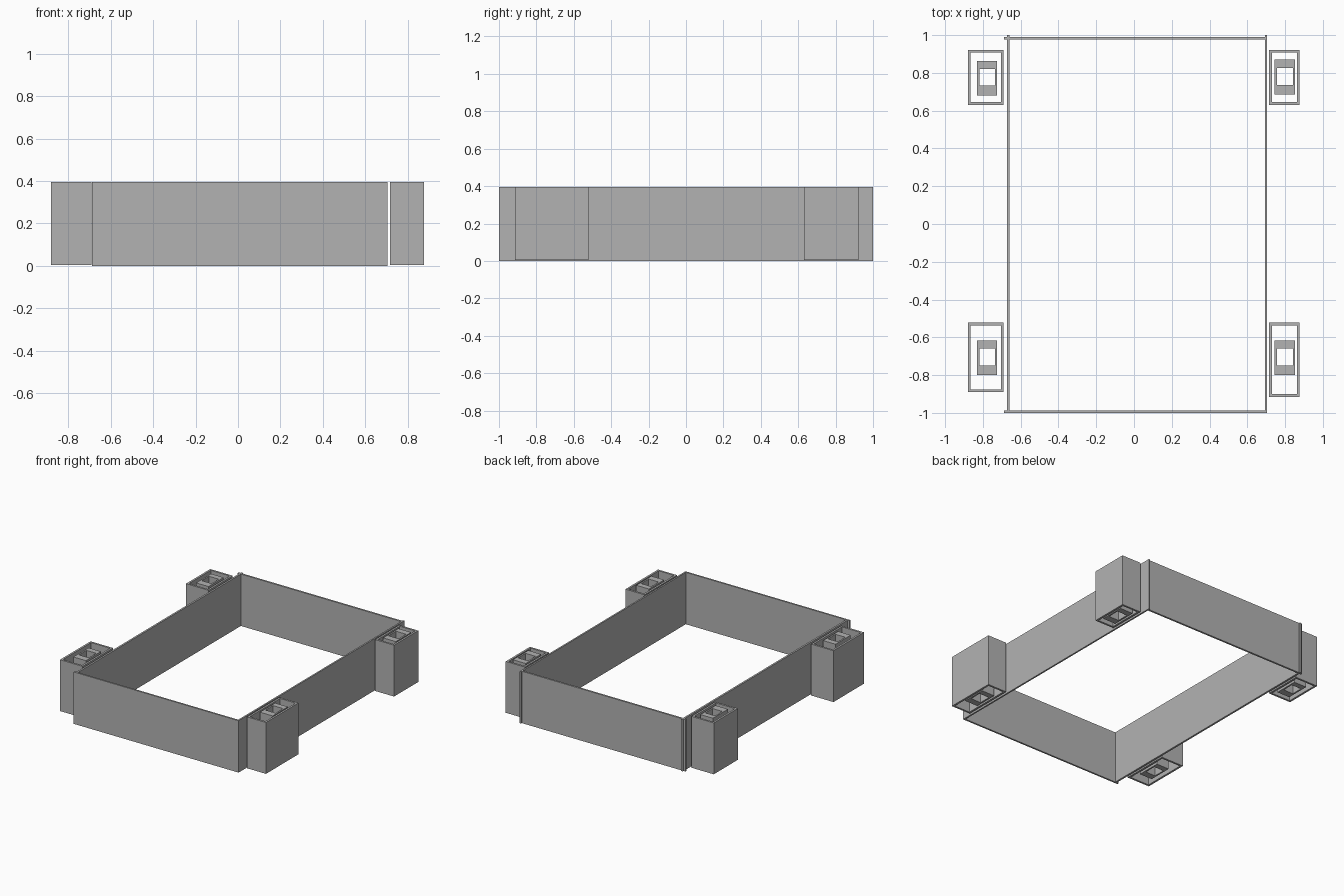
import bpy

cube = bpy.data.objects.get("Cube")
if cube:
    bpy.data.objects.remove(cube, do_unlink=True)

HEIGHT = 0.396

grey = bpy.data.materials.new("concrete grey")
grey.use_nodes = True
color = (0.45, 0.45, 0.45, 1)
grey.diffuse_color = color
grey.node_tree.nodes["Principled BSDF"].inputs["Base Color"].default_value = color


def add_mesh(name, verts, faces):
    mesh = bpy.data.meshes.new(name)
    mesh.from_pydata(verts, [], faces)
    mesh.materials.append(grey)
    obj = bpy.data.objects.new(name, mesh)
    bpy.context.collection.objects.link(obj)
    return obj


def corners(rect, z):
    x0, x1, y0, y1 = rect
    return [(x0, y0, z), (x1, y0, z), (x1, y1, z), (x0, y1, z)]


def panel(name, rect):
    """Solid upright slab."""
    faces = [(3, 2, 1, 0), (4, 5, 6, 7)]
    for i in range(4):
        j = (i + 1) % 4
        faces.append((i, j, j + 4, i + 4))
    add_mesh(name, corners(rect, 0) + corners(rect, HEIGHT), faces)


def tube(name, outer, inner, z0=0.004):
    """Upright rectangular tube, open at both ends."""
    verts = []
    for z in (z0, HEIGHT):
        verts += corners(outer, z) + corners(inner, z)
    faces = []
    for i in range(4):
        j = (i + 1) % 4
        faces += [(i, j, j + 8, i + 8),             # outside
                  (j + 4, i + 4, i + 12, j + 12),   # inside
                  (i + 8, j + 8, j + 12, i + 12),   # top rim
                  (j, i, i + 4, j + 4)]             # bottom rim
    add_mesh(name, verts, faces)


def shrink(rect, t):
    x0, x1, y0, y1 = rect
    return (x0 + t, x1 - t, y0 + t, y1 - t)


# Four walls of the enclosure
panel("left_wall", (0.693, 0.705, -0.995, 1.0))
panel("right_wall", (-0.673, -0.659, -0.995, 1.0))
panel("back_wall", (-0.688, 0.704, 0.976, 0.99))
panel("front_wall", (-0.688, 0.704, -1.0, -0.987))

# Hollow corner piers, each around a smaller core with a square shaft
piers = {
    "back_left": ((0.716, 0.877, 0.63, 0.922), (0.745, 0.853, 0.685, 0.871), (0.735, 0.825)),
    "back_right": ((-0.88, -0.69, 0.63, 0.922), (-0.831, -0.725, 0.68, 0.862), (0.733, 0.82)),
    "front_left": ((0.716, 0.877, -0.915, -0.522), (0.745, 0.853, -0.8, -0.617), (-0.75, -0.66)),
    "front_right": ((-0.88, -0.69, -0.89, -0.522), (-0.831, -0.725, -0.8, -0.617), (-0.75, -0.66)),
}
for name, (shell, core, shaft_y) in piers.items():
    tube(name + "_pier_shell", shell, shrink(shell, 0.015))
    tube(name + "_pier_core", core, (core[0] + 0.012, core[1] - 0.012, *shaft_y))
